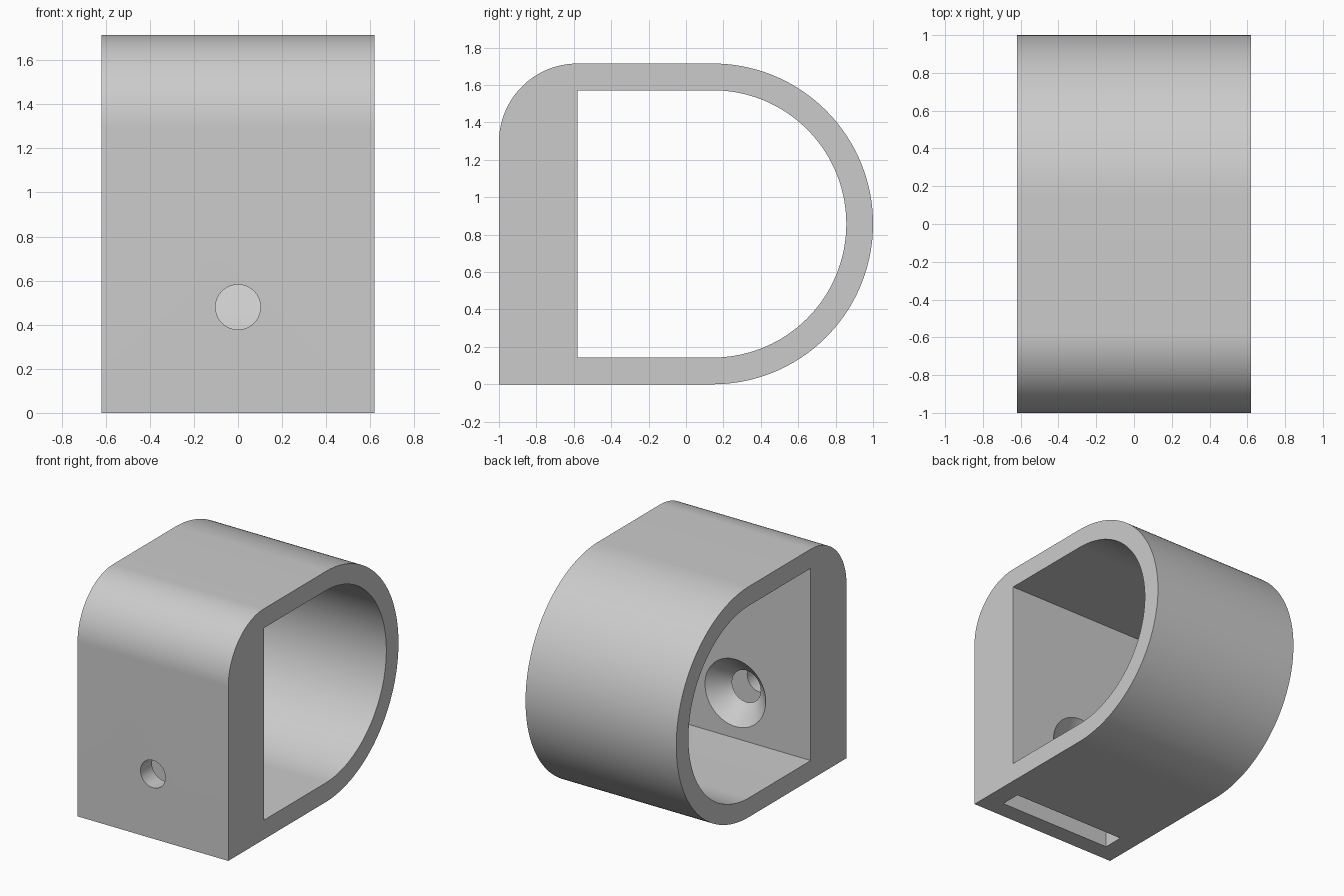
import bpy, bmesh, math
from mathutils import Matrix, Vector

if "Cube" in bpy.data.objects:
    bpy.data.objects.remove(bpy.data.objects["Cube"])

HALF_WIDTH = 0.62
HEIGHT = 1.715
BACK_R = HEIGHT / 2          # rounded back
BACK_Y = 1 - BACK_R
WALL = 0.143
INNER_Y = -0.58              # inside of the thick front wall
CORNER_R = 0.42
HOLE_Z = 0.48
SLOT_FRONT, SLOT_BACK = -0.865, -0.71

grey = bpy.data.materials.new("light grey plastic")
grey.use_nodes = True
GREY = (0.6, 0.6, 0.6, 1)
grey.diffuse_color = GREY
grey.node_tree.nodes["Principled BSDF"].inputs["Base Color"].default_value = GREY


def arc(cy, cz, r, start, end, steps):
    angles = [math.radians(start + (end - start) * i / steps) for i in range(steps + 1)]
    return [(cy + r * math.cos(a), cz + r * math.sin(a)) for a in angles]


def make_object(name, bm):
    bmesh.ops.recalc_face_normals(bm, faces=bm.faces)
    mesh = bpy.data.meshes.new(name)
    bm.to_mesh(mesh)
    bm.free()
    mesh.materials.append(grey)
    obj = bpy.data.objects.new(name, mesh)
    bpy.context.collection.objects.link(obj)
    return obj


def extrude_profile(name, points, half):
    """Extrude a (y, z) outline along x."""
    bm = bmesh.new()
    face = bm.faces.new([bm.verts.new((-half, y, z)) for y, z in points])
    grown = bmesh.ops.extrude_face_region(bm, geom=[face])
    verts = [v for v in grown["geom"] if isinstance(v, bmesh.types.BMVert)]
    bmesh.ops.translate(bm, verts=verts, vec=Vector((2 * half, 0, 0)))
    return make_object(name, bm)


def cone_along_y(name, y0, r0, y1, r1):
    bm = bmesh.new()
    bmesh.ops.create_cone(bm, cap_ends=True, segments=64, radius1=r0, radius2=r1,
                          depth=y1 - y0,
                          matrix=Matrix.Translation((0, (y0 + y1) / 2, HOLE_Z))
                          @ Matrix.Rotation(-math.pi / 2, 4, "X"))
    return make_object(name, bm)


# Outer body: flat front and base, rounded top corner, half-round back
outline = [(-1, 0)] + arc(BACK_Y, BACK_R, BACK_R, -90, 90, 96)
outline += arc(-1 + CORNER_R, HEIGHT - CORNER_R, CORNER_R, 90, 180, 32)
body = extrude_profile("wall_mount_loop", outline, HALF_WIDTH)

# D-shaped opening through the sides
opening = [(INNER_Y, WALL)] + arc(BACK_Y, BACK_R, BACK_R - WALL, -90, 90, 96)
opening.append((INNER_Y, HEIGHT - WALL))
cutters = [extrude_profile("opening_cutter", opening, 1)]

# Plate slot rising from the base inside the front wall
slot = [(SLOT_FRONT, -0.1), (SLOT_BACK, -0.1), (SLOT_BACK, 0.95), (SLOT_FRONT, 0.95)]
cutters.append(extrude_profile("slot_cutter", slot, 0.47))

# Screw hole at the front, countersink inside
cutters.append(cone_along_y("screw_hole_cutter", -1.1, 0.102, -0.8, 0.102))
slope = (0.25 - 0.118) / (INNER_Y - SLOT_BACK)
cutters.append(cone_along_y("countersink_cutter", SLOT_BACK - 0.02, 0.118 - 0.02 * slope,
                            INNER_Y + 0.02, 0.25 + 0.02 * slope))

bpy.context.view_layer.objects.active = body
for cutter in cutters:
    cutter.hide_render = True
    cut = body.modifiers.new(cutter.name, "BOOLEAN")
    cut.operation = "DIFFERENCE"
    cut.solver = "EXACT"
    cut.object = cutter
    bpy.ops.object.modifier_apply(modifier=cut.name)
    bpy.data.objects.remove(cutter)

# Smooth curves, sharp rims
bpy.ops.object.select_all(action="DESELECT")
body.select_set(True)
bpy.ops.object.shade_smooth_by_angle(angle=math.radians(30))
